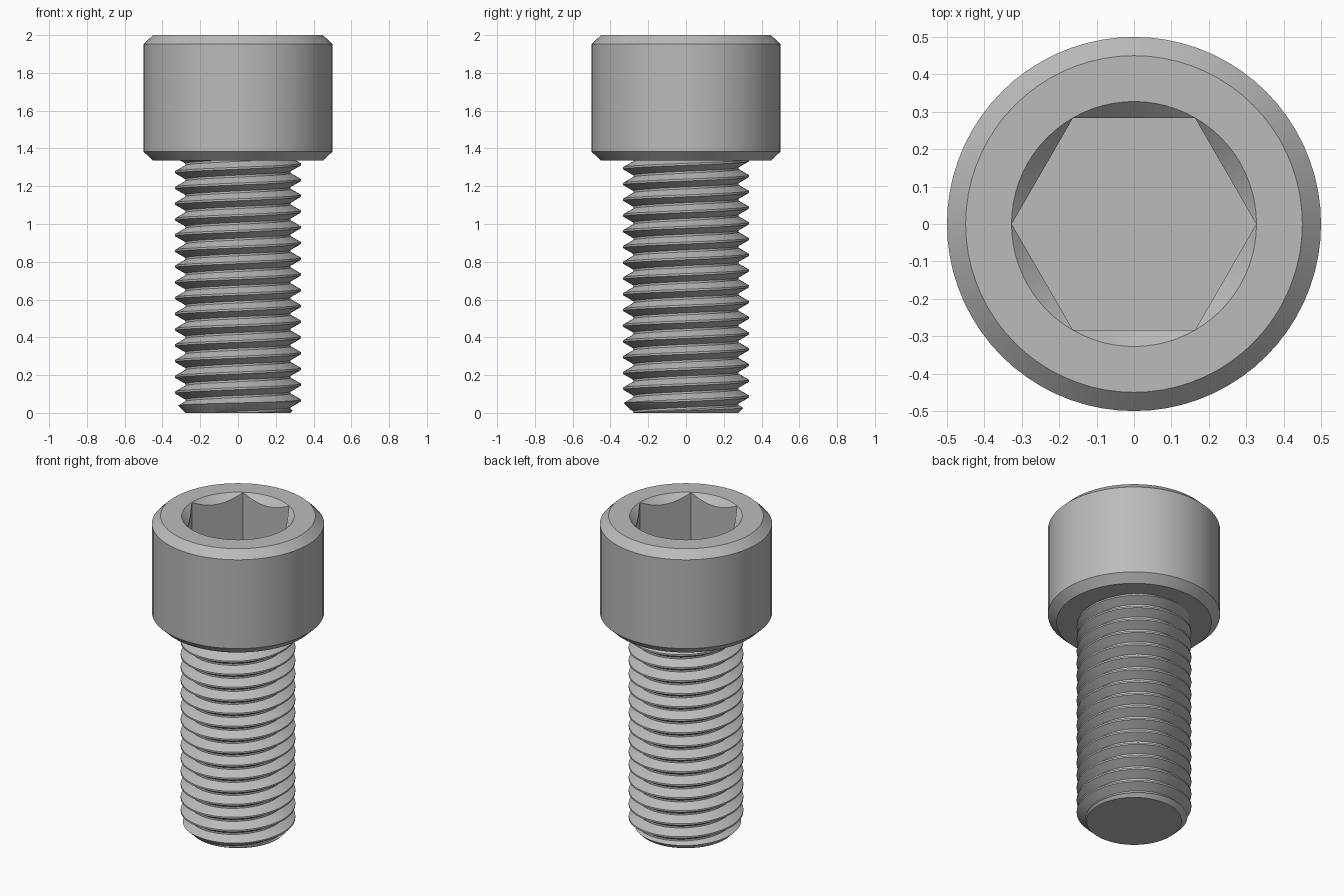
import bpy, bmesh
from math import pi, sin, cos, radians

if "Cube" in bpy.data.objects:
    bpy.data.objects.remove(bpy.data.objects["Cube"], do_unlink=True)

SEGMENTS = 72
PITCH = 2.0 / 24
CREST, ROOT = 0.333, 0.279

steel = bpy.data.materials.new("grey steel")
steel.use_nodes = True
grey = (0.5, 0.5, 0.5, 1)
steel.diffuse_color = grey
steel.node_tree.nodes["Principled BSDF"].inputs["Base Color"].default_value = grey


def make_object(name, bm):
    bmesh.ops.recalc_face_normals(bm, faces=bm.faces)
    mesh = bpy.data.meshes.new(name)
    bm.to_mesh(mesh)
    bm.free()
    mesh.materials.append(steel)
    obj = bpy.data.objects.new(name, mesh)
    bpy.context.collection.objects.link(obj)
    return obj


def lathe(name, profile, sides=SEGMENTS):
    """Closed solid of revolution from (radius, height) points, capped flat at both ends."""
    bm = bmesh.new()
    rings = [[bm.verts.new((r * cos(2 * pi * i / sides), r * sin(2 * pi * i / sides), z))
              for i in range(sides)] for r, z in profile]
    for low, high in zip(rings, rings[1:]):
        for i in range(sides):
            k = (i + 1) % sides
            bm.faces.new((low[i], low[k], high[k], high[i]))
    bm.faces.new(rings[0][::-1])
    bm.faces.new(rings[-1])
    return make_object(name, bm)


def activate(obj):
    bpy.ops.object.select_all(action='DESELECT')
    obj.select_set(True)
    bpy.context.view_layer.objects.active = obj


def boolean(obj, cutter, operation):
    mod = obj.modifiers.new("cut", 'BOOLEAN')
    mod.operation, mod.solver, mod.object = operation, 'EXACT', cutter
    activate(obj)
    bpy.ops.object.modifier_apply(modifier=mod.name)
    bpy.data.objects.remove(cutter, do_unlink=True)


def helical_rod(name, crest_z, bottom, top):
    """Right-handed V thread as one continuous helical skin, fanned shut at both ends."""
    profile = [(CREST, -PITCH / 16), (CREST, PITCH / 16),
               (ROOT, PITCH * 7 / 16), (ROOT, PITCH * 9 / 16)]
    n = len(profile)
    first, last = int(bottom / PITCH) - 1, int(top / PITCH) + 1
    rows = [(r, crest_z + t * PITCH + dz) for t in range(first, last) for r, dz in profile]
    bm = bmesh.new()
    cols = []
    for i in range(SEGMENTS):
        a = 2 * pi * i / SEGMENTS
        cols.append([bm.verts.new((r * cos(a), r * sin(a), z + PITCH * i / SEGMENTS))
                     for r, z in rows])
    # One full turn climbs by one tooth, so the seam joins n rows higher
    cols.append(cols[0][n:])
    for a, b in zip(cols, cols[1:]):
        for j in range(min(len(a), len(b)) - 1):
            bm.faces.new((a[j], b[j], b[j + 1], a[j + 1]))
    bm.verts.ensure_lookup_table()
    loose = [v for v in bm.verts if not v.link_faces]
    bmesh.ops.delete(bm, geom=loose, context='VERTS')
    middle = (bottom + top) / 2
    edges = [e for e in bm.edges if e.is_boundary]
    for below in (True, False):
        ring = [e for e in edges if (e.verts[0].co.z < middle) == below]
        heights = [v.co.z for e in ring for v in e.verts]
        centre = bm.verts.new((0, 0, sum(heights) / len(heights)))
        for e in ring:
            bm.faces.new((e.verts[0], e.verts[1], centre))
    return make_object(name, bm)


# Cylindrical head with bevelled rims
head = lathe("socket_head", [(0.45, 1.335), (0.5, 1.383), (0.5, 1.952), (0.45, 2)])

# Hexagonal socket and its conical lead-in
boolean(head, lathe("hex_cutter", [(0.3268, 1.667), (0.3268, 2.1)], 6), 'DIFFERENCE')
boolean(head, lathe("cone_cutter", [(0.2, 1.8725), (0.3775, 2.05)]), 'DIFFERENCE')

# Threaded shank, trimmed flat with a bevelled tip
shank = helical_rod("threaded_shank", 0.066, -0.1, 1.5)
boolean(shank, lathe("shank_envelope", [(0.276, 0), (0.346, 0.07), (0.346, 1.36)]), 'INTERSECT')

for part in (head, shank):
    activate(part)
    bpy.ops.object.shade_smooth_by_angle(angle=radians(30))
